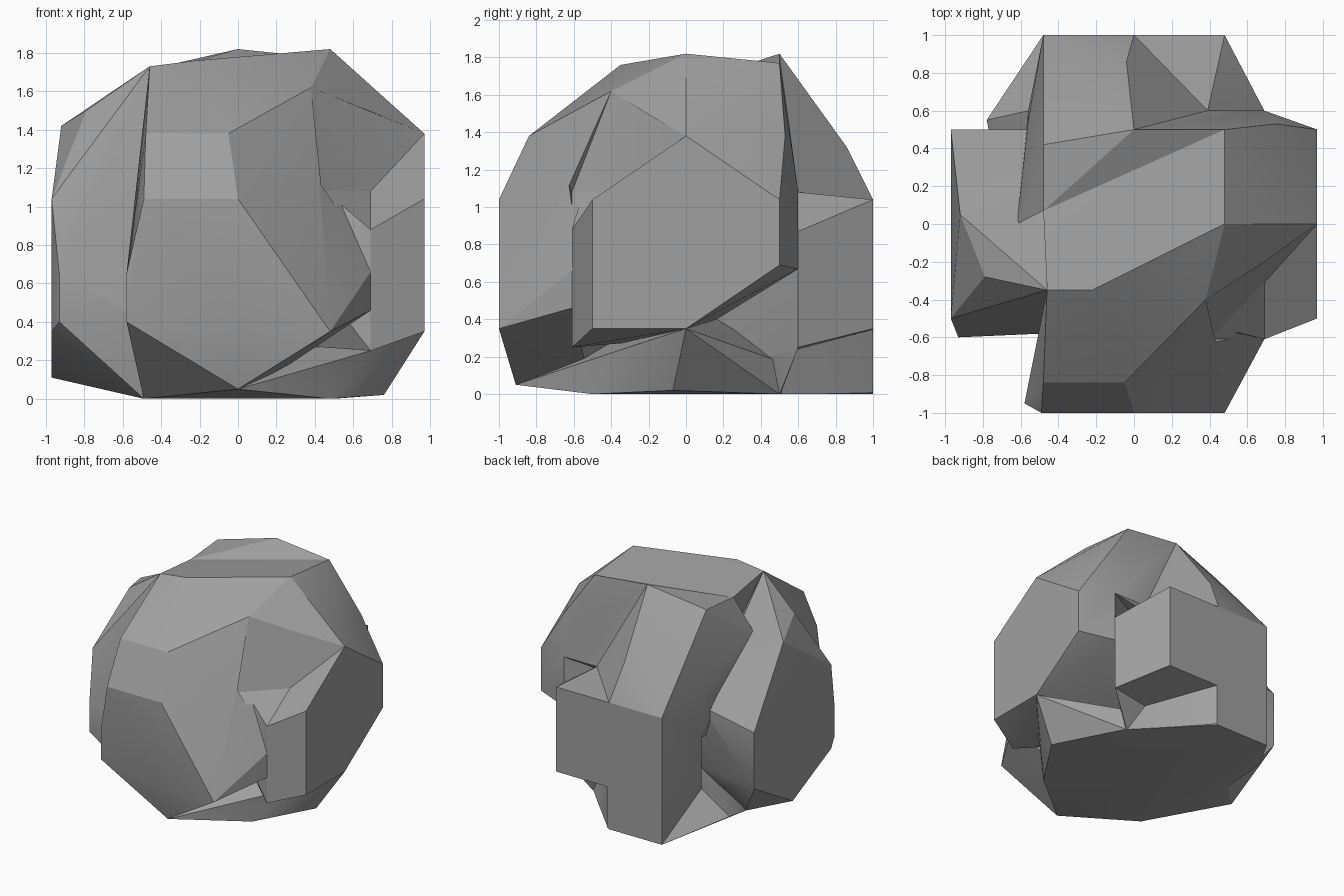
import bpy
import bmesh
import math

default_cube = bpy.data.objects.get("Cube")
if default_cube:
    bpy.data.objects.remove(default_cube, do_unlink=True)

# Plain grey stone
stone = bpy.data.materials.new("grey_stone")
stone.use_nodes = True
stone_colour = (0.35, 0.35, 0.35, 1)
stone.diffuse_color = stone_colour
for node in stone.node_tree.nodes:
    if node.type == 'BSDF_PRINCIPLED':
        node.inputs["Base Color"].default_value = stone_colour
        node.inputs["Roughness"].default_value = 0.9


def chunk(name, corners):
    """Make one convex piece of rock around the given corners."""
    bm = bmesh.new()
    for corner in corners:
        bm.verts.new(corner)
    hull = bmesh.ops.convex_hull(bm, input=bm.verts)
    unused = set(hull["geom_interior"]) | set(hull["geom_unused"])
    loose = [item for item in unused if isinstance(item, bmesh.types.BMVert)]
    bmesh.ops.delete(bm, geom=loose, context='VERTS')
    bmesh.ops.recalc_face_normals(bm, faces=bm.faces)
    mesh = bpy.data.meshes.new(name)
    bm.to_mesh(mesh)
    bm.free()
    mesh.materials.append(stone)
    piece = bpy.data.objects.new(name, mesh)
    bpy.context.scene.collection.objects.link(piece)
    return piece


def combine(target, piece, operation):
    """Join or carve a piece, keep the result and drop the helper."""
    modifier = target.modifiers.new(operation.lower(), 'BOOLEAN')
    modifier.operation = operation
    modifier.solver = 'EXACT'
    modifier.object = piece
    piece.hide_render = True
    bpy.context.view_layer.update()
    graph = bpy.context.evaluated_depsgraph_get()
    result = bpy.data.meshes.new_from_object(target.evaluated_get(graph))
    target.modifiers.clear()
    target.data = result
    bpy.data.objects.remove(piece, do_unlink=True)


# Bulging front of the boulder
boulder = chunk("boulder", [
    (-.46, -.35, 1.73), (-.22, -.35, 1.76), (.48, 0, 1.82),
    (.38, -.4, 1.62), (-.05, -.84, 1.38), (-.48, -.84, 1.38),
    (-.49, -1, 1.04), (0, -1, 1.04), (0, -1, .35),
    (.48, -1, .35), (-.58, -.95, .65), (-.58, -.95, .4),
    (0, -.91, .05), (-.49, -.5, 0), (0, -.5, 0),
    (.69, -.61, .46), (.69, -.61, .66), (.4, -.61, 1.08),
    (0, 0, .6)])

# Crown and flat side facet
side_block = chunk("side_block", [
    (.97, 0, 1.38), (.97, -.5, 1.04), (.97, -.5, .35),
    (.97, 0, .35), (.97, .5, .69), (.97, .5, 1.04),
    (.75, .53, 1.38), (.48, 0, 1.82), (.48, .5, 1.77),
    (.38, -.4, 1.62), (-.22, -.35, 1.76), (-.46, -.35, 1.73),
    (-.48, .07, 1.68), (.69, -.61, .88), (.69, -.61, .25),
    (.69, .6, .67), (.69, .6, 1.08), (0, 0, .3)])

# Wall dropping from the crown to the back slab
rear_wall = chunk("rear_wall", [
    (0, .5, 1.82), (.48, .5, 1.77), (-.48, .42, 1.71),
    (-.48, .07, 1.68), (.39, .6, 1.08), (.69, .6, 1.08),
    (0, .55, 1), (.2, 0, 1)])

# Upright slab at the back
back_slab = chunk("back_slab", [
    (-.48, 1, 1.04), (.48, 1, 1.04), (.48, 1, .35),
    (0, 1, 0), (-.48, 1, 0), (.69, .6, .87),
    (.39, .6, 1.08), (.69, .6, .25), (.5, .5, 0),
    (-.56, .6, .33), (-.56, .6, .75), (0, 0, .1), (0, 0, 1)])

# Ridge running from the crown down to the slab
back_ridge = chunk("back_ridge", [
    (0, .5, 1.82), (-.48, .42, 1.71), (-.04, .86, 1.32),
    (0, 1, 1.04), (-.48, 1, 1.04), (.39, .6, 1.08),
    (-.48, .07, 1.68), (-.62, 0, 1.4), (-.56, .55, 1.1),
    (-.56, .6, .75), (-.4, .2, .6)])

# Shoulder on the other side
shoulder = chunk("shoulder", [
    (-.97, -.5, 1.04), (-.97, -.5, .35), (-.93, -.6, .65),
    (-.93, -.6, .4), (-.79, -.28, 1.5), (-.46, -.35, 1.73),
    (-.62, 0, 1.4), (-.92, .05, 1.42), (-.92, .05, 1.15),
    (-.97, .5, .86), (-.97, .5, .4), (-.97, 0, .11),
    (-.72, .25, .06), (-.49, -.5, 0), (-.48, -.58, .4),
    (-.5, .5, .95), (-.4, .4, .4), (0, 0, .5)])

# Spreading foot that closes the underside
foot = chunk("foot", [
    (-.48, 1, 0), (0, 1, 0), (.5, .5, 0),
    (.76, -.07, .02), (.97, 0, .35), (.69, -.31, .25),
    (.48, -.5, 0), (-.49, -.5, 0), (-.72, .25, .06),
    (-.78, .55, .14), (-.56, .6, .33), (0, -.91, .05),
    (0, 0, .5)])

for piece in (side_block, rear_wall, back_slab, back_ridge, shoulder, foot):
    combine(boulder, piece, 'UNION')

# Chipped ledge at the front corner
ledge_chip = chunk("ledge_chip", [
    (.69, -.31, 1.08), (.97, 0, 1.38), (.97, -.5, 1.04),
    (.69, -.61, .88), (.4, -.61, 1.08), (.38, -.4, 1.62),
    (.8, -.8, 1.5)])

# Undercut below the back corner
undercut = chunk("undercut", [
    (0, 1.02, -.02), (0, 1.02, .35), (.48, 1.02, .35),
    (.69, .6, .25), (.36, .56, .23), (.5, .5, -.02),
    (.8, 1.02, -.02)])

for cutter in (ledge_chip, undercut):
    combine(boulder, cutter, 'DIFFERENCE')

# Clean up slivers, then keep only the strong creases sharp
bm = bmesh.new()
bm.from_mesh(boulder.data)
bmesh.ops.remove_doubles(bm, verts=bm.verts, dist=0.002)
bmesh.ops.dissolve_degenerate(bm, edges=bm.edges, dist=0.001)
bm.to_mesh(boulder.data)
bm.free()

bpy.ops.object.select_all(action='DESELECT')
boulder.select_set(True)
bpy.context.view_layer.objects.active = boulder
bpy.ops.object.shade_smooth_by_angle(angle=math.radians(25))
